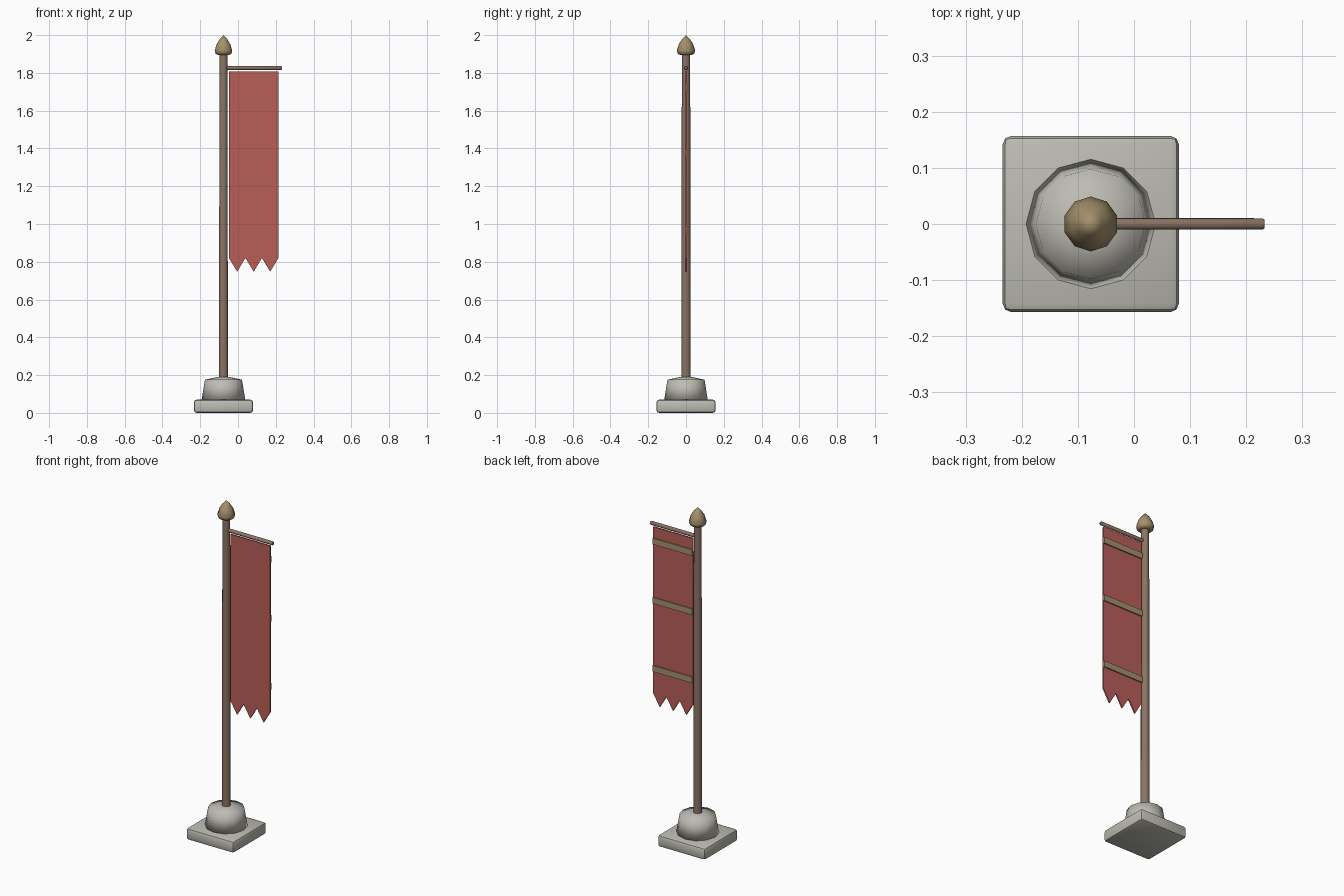
import bpy, bmesh, math
from mathutils import Matrix

if "Cube" in bpy.data.objects:
    bpy.data.objects.remove(bpy.data.objects["Cube"], do_unlink=True)

POLE_X = -0.077


def material(name, rgb):
    m = bpy.data.materials.new(name)
    m.use_nodes = True
    m.diffuse_color = (*rgb, 1)
    m.node_tree.nodes["Principled BSDF"].inputs["Base Color"].default_value = (*rgb, 1)
    return m


STONE = material("pale stone", (0.51, 0.50, 0.45))
WOOD = material("brown wood", (0.26, 0.175, 0.132))
GOLD = material("dull gold", (0.37, 0.28, 0.15))
CLOTH = material("red cloth", (0.48, 0.112, 0.098))


def finish(name, bm, mat, angle=None):
    bmesh.ops.recalc_face_normals(bm, faces=bm.faces)
    mesh = bpy.data.meshes.new(name)
    bm.to_mesh(mesh)
    bm.free()
    mesh.materials.append(mat)
    ob = bpy.data.objects.new(name, mesh)
    bpy.context.collection.objects.link(ob)
    if angle:
        bpy.ops.object.select_all(action="DESELECT")
        ob.select_set(True)
        bpy.context.view_layer.objects.active = ob
        bpy.ops.object.shade_smooth_by_angle(angle=math.radians(angle))
    return ob


def lathe(name, profile, sides, mat, angle, matrix, turn=0):
    """Spin a (radius, height) profile; both ends are capped."""
    bm = bmesh.new()
    rings = []
    for r, z in profile:
        ring = []
        for i in range(sides):
            a = turn + math.tau * i / sides
            ring.append(bm.verts.new((r * math.cos(a), r * math.sin(a), z)))
        rings.append(ring)
    for low, high in zip(rings, rings[1:]):
        for i in range(sides):
            j = (i + 1) % sides
            bm.faces.new((low[i], low[j], high[j], high[i]))
    bm.faces.new(rings[0])
    bm.faces.new(rings[-1])
    bmesh.ops.remove_doubles(bm, verts=bm.verts, dist=0.0005)
    bm.transform(matrix)
    return finish(name, bm, mat, angle)


def box(name, low, high, mat, bevel=0):
    bm = bmesh.new()
    bmesh.ops.create_cube(bm, size=1)
    for v in bm.verts:
        v.co = [l + (c + 0.5) * (h - l) for c, l, h in zip(v.co, low, high)]
    if bevel:
        bmesh.ops.bevel(bm, geom=bm.edges[:], offset=bevel, segments=2,
                        profile=0.5, affect="EDGES")
    return finish(name, bm, mat, 40 if bevel else None)


# Stone foot
upright = Matrix.Translation((POLE_X, 0, 0))
box("base_slab", (POLE_X - 0.157, -0.157, 0), (POLE_X + 0.157, 0.157, 0.07), STONE, 0.015)
lathe("base_drum", [(0.116, 0.066), (0.098, 0.176), (0.03, 0.19)], 12, STONE, 180, upright)

# Pole, finial and cross arm
lathe("pole", [(0.025, 0.17), (0.022, 1.91)], 10, WOOD, 50, upright, math.pi / 10)
lathe("finial", [(0.03, 1.895), (0.043, 1.9), (0.049, 1.917), (0.038, 1.952),
                 (0.02, 1.98), (0.0001, 2.0)], 10, GOLD, 60, upright, math.pi / 2)
sideways = Matrix.Translation((POLE_X, 0, 1.826)) @ Matrix.Rotation(math.pi / 2, 4, "Y")
lathe("cross_arm", [(0.011, 0), (0.011, 0.306), (0.008, 0.31)], 8, WOOD, 50,
      sideways, math.pi / 8)

# Hanging cloth with three pointed tails
left, right, top, valley, tip, half = -0.048, 0.214, 1.808, 0.82, 0.747, 0.004
tails = 3
outline = [(right, top), (left, top)]
for i in range(2 * tails + 1):
    outline.append((left + (right - left) * i / (2 * tails), tip if i % 2 else valley))
bm = bmesh.new()
face = bm.faces.new([bm.verts.new((x, -half, z)) for x, z in outline])
grown = bmesh.ops.extrude_face_region(bm, geom=[face])["geom"]
for v in grown:
    if isinstance(v, bmesh.types.BMVert):
        v.co.y = half
finish("banner_cloth", bm, CLOTH)

# Gold bands across the back of the cloth
for i, z in enumerate((1.725, 1.373, 0.968)):
    box(f"banner_band_{i + 1}", (left, half - 0.001, z - 0.018),
        (right, half + 0.007, z + 0.018), GOLD)
